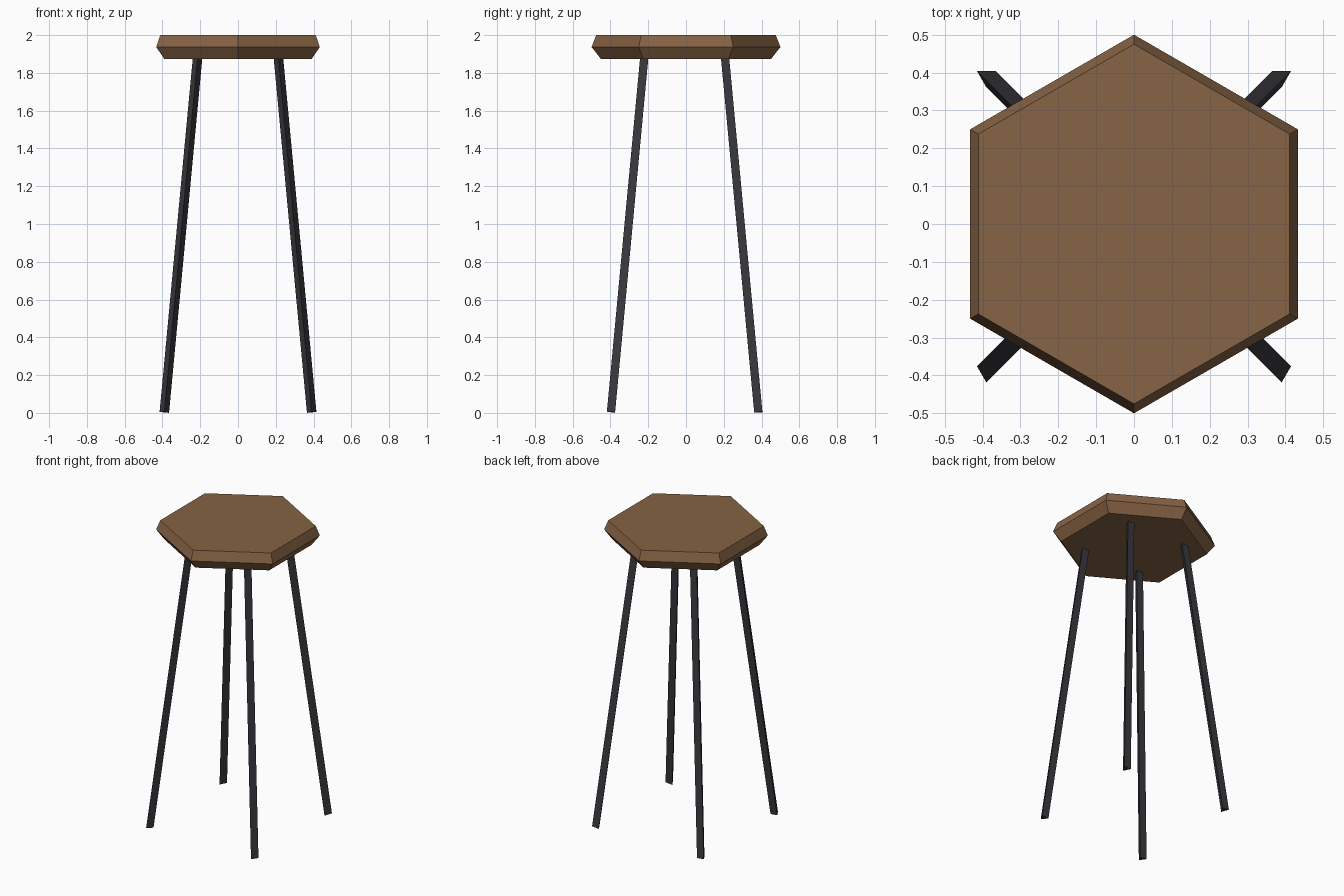
import bpy
import bmesh
from math import sin, cos, pi
from mathutils import Vector

cube = bpy.data.objects.get("Cube")
if cube:
    bpy.data.objects.remove(cube, do_unlink=True)


def make_material(name, rgb):
    mat = bpy.data.materials.new(name)
    mat.use_nodes = True
    color = (*rgb, 1.0)
    mat.diffuse_color = color
    mat.node_tree.nodes["Principled BSDF"].inputs["Base Color"].default_value = color
    return mat


def ring(radius, sides):
    """Regular polygon with one corner towards the front."""
    step = 2 * pi / sides
    return [Vector((radius * sin(i * step), -radius * cos(i * step), 0))
            for i in range(sides)]


def loft(name, sections, mat):
    """Closed solid through a list of matching cross-sections."""
    bm = bmesh.new()
    rows = [[bm.verts.new(p) for p in section] for section in sections]
    for low, high in zip(rows, rows[1:]):
        for i in range(len(low)):
            j = (i + 1) % len(low)
            bm.faces.new((low[i], low[j], high[j], high[i]))
    bm.faces.new(rows[0][::-1])
    bm.faces.new(rows[-1])
    bmesh.ops.recalc_face_normals(bm, faces=bm.faces)
    mesh = bpy.data.meshes.new(name)
    bm.to_mesh(mesh)
    bm.free()
    mesh.materials.append(mat)
    obj = bpy.data.objects.new(name, mesh)
    bpy.context.collection.objects.link(obj)
    return obj


wood = make_material("brown_wood", (0.24, 0.125, 0.058))
metal = make_material("dark_metal", (0.042, 0.042, 0.051))

# Hexagonal seat with bevelled upper and lower rims
SEAT_PROFILE = [(0.45, 1.873), (0.5, 1.937), (0.475, 2.0)]
loft("seat", [[p + Vector((0, 0, z)) for p in ring(r, 6)]
              for r, z in SEAT_PROFILE], wood)

# Four splayed three-sided legs, cut square to their own axis
for depth, sy in (("front", -1), ("back", 1)):
    for side, sx in (("left", 1), ("right", -1)):
        foot = Vector((sx * 0.39, sy * 0.39, 0.004))
        head = Vector((sx * 0.213, sy * 0.213, 1.89))
        tilt = Vector((0, 0, 1)).rotation_difference(head - foot)
        section = [tilt @ p for p in ring(0.029, 3)]
        loft(f"{depth}_{side}_leg",
             [[end + p for p in section] for end in (foot, head)], metal)
